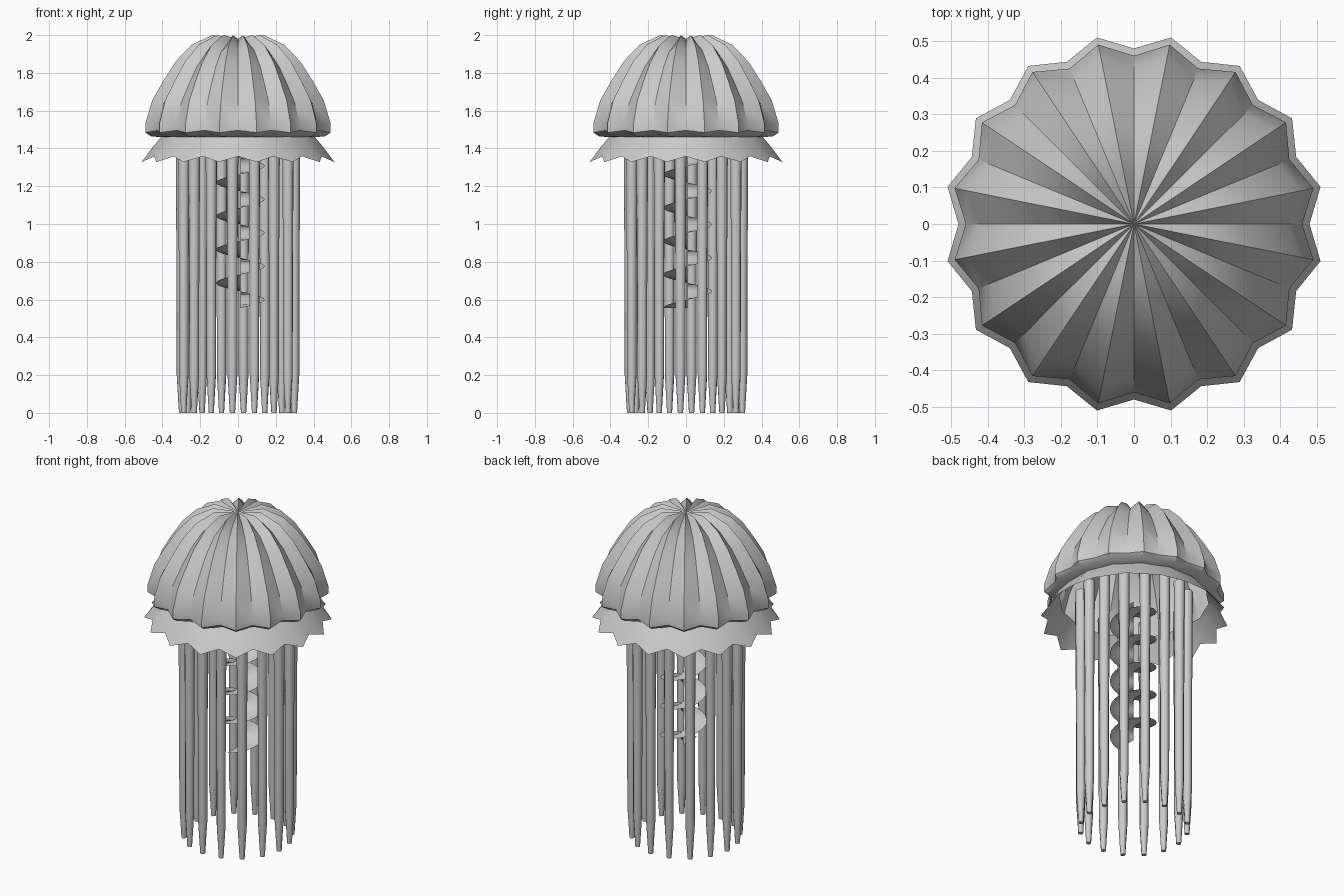
import bpy, math

if "Cube" in bpy.data.objects:
    bpy.data.objects.remove(bpy.data.objects["Cube"])

TAU = 2 * math.pi


def make(name, verts, faces, angle=35):
    me = bpy.data.meshes.new(name)
    me.from_pydata(verts, [], faces)
    me.update()
    ob = bpy.data.objects.new(name, me)
    bpy.context.collection.objects.link(ob)
    bpy.ops.object.select_all(action='DESELECT')
    ob.select_set(True)
    bpy.context.view_layer.objects.active = ob
    bpy.ops.object.shade_smooth_by_angle(angle=math.radians(angle))
    return ob


def scalloped_lathe(name, profile, apex=None, n=32):
    """Profile rows are (r, z, dr, dz); dr and dz alternate in sign around the ring."""
    verts, faces = [], []
    for r, z, dr, dz in profile:
        for i in range(n):
            s = 1 if i % 2 else -1
            a = TAU * i / n
            rr = r + s * dr
            verts.append((rr * math.cos(a), rr * math.sin(a), z + s * dz))
    for k in range(len(profile) - 1):
        for i in range(n):
            j = (i + 1) % n
            faces.append((k * n + i, (k + 1) * n + i, (k + 1) * n + j, k * n + j))
    if apex is not None:
        verts.append((0, 0, apex))
        faces += [(len(verts) - 1, i, (i + 1) % n) for i in range(n)]
    return make(name, verts, faces)


# Domed bell with sixteen lobes and a rolled-in rim
scalloped_lathe("bell", [
    (.135, 1.98, .004, .02), (.24, 1.932, .01, .017), (.322, 1.847, .015, .013),
    (.388, 1.745, .017, .01), (.444, 1.648, .019, .007), (.48, 1.53, .02, .002),
    (.48, 1.49, .02, -.006), (.455, 1.472, .015, -.008), (.41, 1.46, .005, 0)],
    apex=1.98)

# Flared skirt with pointed edge
scalloped_lathe("skirt", [(.41, 1.46, .005, 0), (.455, 1.405, .012, -.006),
                          (.50, 1.343, .02, -.015)])

# Ring of tapering tentacles
SIDES = 8
PROFILE = [(.032, 1.48), (.027, .75), (.026, .2), (.014, 0)]
for t in range(16):
    a = TAU * (t + .75) / 16
    cx, cy = .3 * math.cos(a), .3 * math.sin(a)
    verts = [(cx + r * math.cos(a + TAU * i / SIDES), cy + r * math.sin(a + TAU * i / SIDES), z)
             for r, z in PROFILE for i in range(SIDES)]
    faces = [(k * SIDES + i, (k + 1) * SIDES + i,
              (k + 1) * SIDES + (i + 1) % SIDES, k * SIDES + (i + 1) % SIDES)
             for k in range(len(PROFILE) - 1) for i in range(SIDES)]
    last = (len(PROFILE) - 1) * SIDES
    faces.append(tuple(range(SIDES)))
    faces.append(tuple(last + i for i in reversed(range(SIDES))))
    make(f"tentacle_{t + 1:02d}", verts, faces, 50)

# Spiralling ribbon of the central mouth arm
PITCH, STEPS, Z0, Z1 = .177, 20, .555, 1.44
count = int((Z1 - Z0) / PITCH * STEPS)
verts, faces = [], []
for i in range(count + 1):
    a = -math.pi / 2 + TAU * i / STEPS
    z = Z0 + PITCH * i / STEPS
    for r in (0, .065, .13):
        verts.append((.012 + r * math.cos(a), .008 + r * math.sin(a), z))
for i in range(count):
    for k in range(2):
        b = i * 3 + k
        faces.append((b, b + 1, b + 4, b + 3))
make("mouth_arm", verts, faces)
